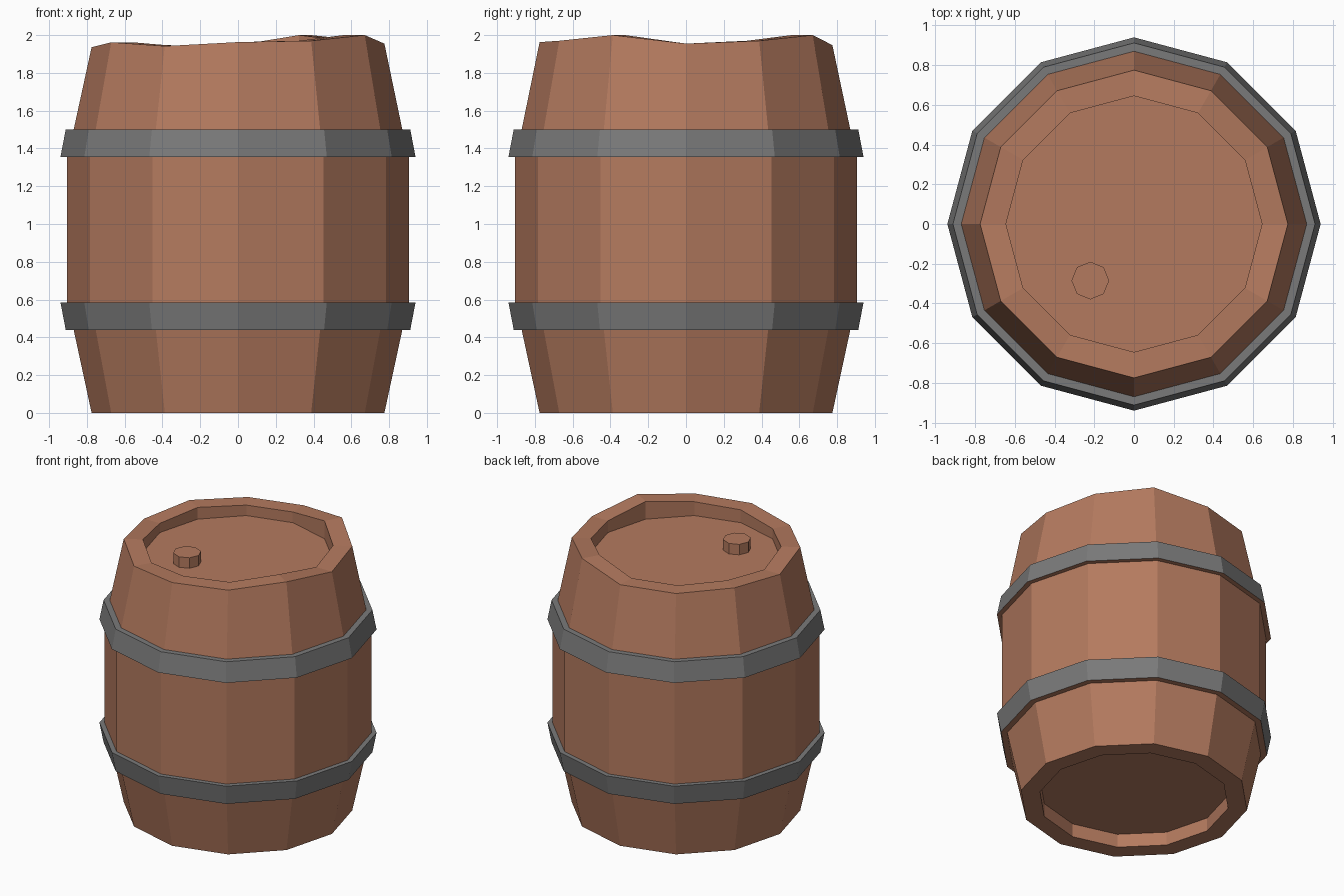
import bpy, bmesh, math

if "Cube" in bpy.data.objects:
    bpy.data.objects.remove(bpy.data.objects["Cube"])

SIDES = 12


def material(name, rgb):
    m = bpy.data.materials.new(name)
    m.diffuse_color = (*rgb, 1)
    m.use_nodes = True
    m.node_tree.nodes["Principled BSDF"].inputs["Base Color"].default_value = m.diffuse_color
    return m


wood = material("brown wood", (0.456, 0.195, 0.114))
metal = material("grey metal", (0.195, 0.195, 0.195))


def lathe(name, profile, mats, sides=SIDES, closed=False, centre=(0, 0),
          rim=None, wood_rule=None):
    """Revolve an (r, z) profile; rim = (profile indices, heights per angle)."""
    bm = bmesh.new()
    rings = []
    for i, (r, z) in enumerate(profile):
        ring = []
        for k in range(sides):
            a = 2 * math.pi * k / sides
            h = rim[1][k] if rim and i in rim[0] else z
            ring.append(bm.verts.new((centre[0] + r * math.cos(a),
                                      centre[1] + r * math.sin(a), h)))
        rings.append(ring)
    n = len(rings)
    for i in range(n if closed else n - 1):
        lo, hi = rings[i], rings[(i + 1) % n]
        for k in range(sides):
            j = (k + 1) % sides
            bm.faces.new((lo[k], lo[j], hi[j], hi[k]))
    if not closed:
        bm.faces.new(rings[0][::-1])
        bm.faces.new(rings[-1])
    bmesh.ops.recalc_face_normals(bm, faces=bm.faces[:])
    for f in bm.faces:
        if wood_rule and wood_rule(f):
            f.material_index = 1
    me = bpy.data.meshes.new(name)
    bm.to_mesh(me)
    bm.free()
    for m in mats:
        me.materials.append(m)
    ob = bpy.data.objects.new(name, me)
    bpy.context.collection.objects.link(ob)
    return ob


# Barrel body with recessed ends and an uneven top rim (heights from +x, counter-clockwise)
heights = [1.955, 1.97, 2.0, 1.947, 1.945, 1.955,
           1.936, 1.962, 1.942, 1.963, 1.97, 2.0]
body = [(0.645, 0.10), (0.645, 0), (0.775, 0), (0.87, 0.44), (0.905, 0.585),
        (0.905, 1.355), (0.87, 1.5), (0.775, 1.95), (0.645, 1.95), (0.645, 1.867)]
lathe("barrel_body", body, [wood], rim=((7, 8), heights))


# Metal hoops: sloped bands whose undersides are wood coloured
def underside(f):
    return f.normal.z < -0.8


lathe("upper_hoop", [(0.89, 1.355), (0.94, 1.355), (0.912, 1.5), (0.86, 1.5)],
      [metal, wood], closed=True, wood_rule=underside)
lathe("lower_hoop", [(0.86, 0.44), (0.912, 0.44), (0.94, 0.585), (0.89, 0.585)],
      [metal, wood], closed=True, wood_rule=underside)

# Bung on the lid
lathe("bung", [(0.095, 1.86), (0.095, 1.945)], [wood], sides=8, centre=(-0.22, -0.285))
